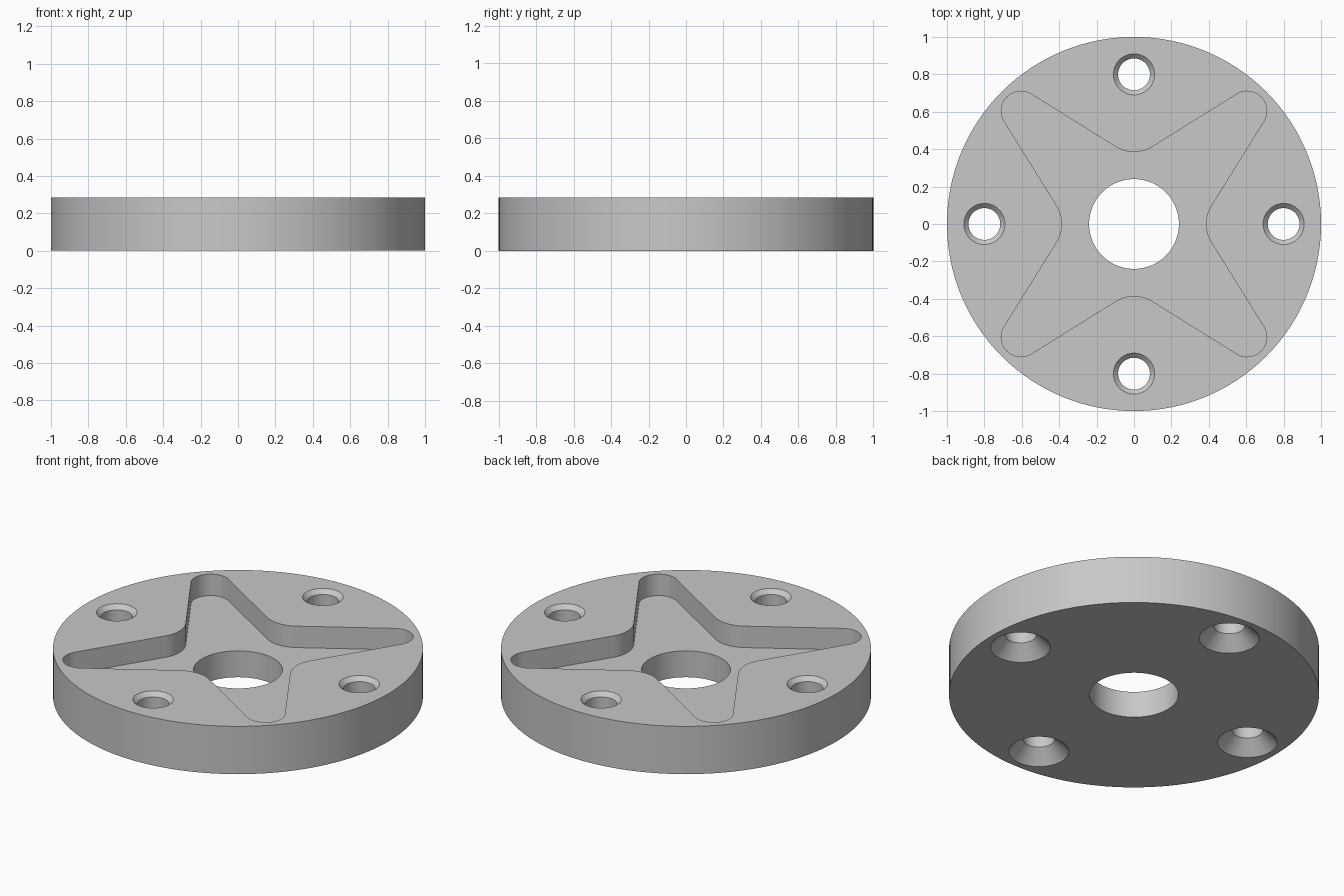
import bpy, bmesh, math
from math import sin, cos, pi

if "Cube" in bpy.data.objects:
    bpy.data.objects.remove(bpy.data.objects["Cube"])

HEIGHT = 0.285
FLOOR = 0.157          # pocket floor height
SEG = 128


def add_object(name, bm):
    bmesh.ops.recalc_face_normals(bm, faces=bm.faces[:])
    mesh = bpy.data.meshes.new(name)
    bm.to_mesh(mesh)
    bm.free()
    ob = bpy.data.objects.new(name, mesh)
    bpy.context.collection.objects.link(ob)
    return ob


def stack(name, rings):
    """Closed solid made of matching rings of 3D points, capped at both ends."""
    bm = bmesh.new()
    loops = [[bm.verts.new(p) for p in ring] for ring in rings]
    n = len(loops[0])
    bm.faces.new(loops[0])
    bm.faces.new(loops[-1])
    for a, b in zip(loops, loops[1:]):
        for i in range(n):
            j = (i + 1) % n
            bm.faces.new((a[i], a[j], b[j], b[i]))
    return add_object(name, bm)


def turned(name, profile, x=0, y=0, seg=64):
    """Round solid from (radius, z) pairs."""
    return stack(name, [[(x + r * cos(2 * pi * i / seg), y + r * sin(2 * pi * i / seg), z)
                         for i in range(seg)] for r, z in profile])


def star_outline(tip=0.605, tip_r=0.105, inner=0.385, inner_r=0.185, steps=14):
    """Four rounded arms joined by rounded valleys, in tangent arcs."""
    valley = inner + inner_r
    dx, dy = tip, valley - tip
    phi = math.atan2(tip - valley, dx) + math.asin((tip_r + inner_r) / math.hypot(dx, dy))
    pts = []
    for i in range(steps + 1):
        a = -phi + (pi / 2 + 2 * phi) * i / steps
        pts.append((tip + tip_r * cos(a), tip + tip_r * sin(a)))
    for i in range(steps + 1):
        a = -pi / 2 + phi - 2 * phi * i / steps
        pts.append((inner_r * cos(a), valley + inner_r * sin(a)))
    out = []
    for _ in range(4):
        out += pts
        pts = [(-y, x) for x, y in pts]
    return out


# Main disc
disc = turned("flange_disc", [(1, 0), (1, HEIGHT)], seg=SEG)

# Star pocket and centre bore
star = star_outline()
cutters = [
    stack("star_pocket_cutter", [[(x, y, z) for x, y in star] for z in (FLOOR, HEIGHT + 0.1)]),
    turned("bore_cutter", [(0.24, -0.1), (0.24, HEIGHT + 0.1)], seg=96),
]

# Bolt holes: countersunk below, small chamfer on top
hole_profile = [(0.212, -0.05), (0.085, 0.077), (0.085, HEIGHT - 0.025), (0.135, HEIGHT + 0.025)]
for k in range(4):
    a = k * pi / 2
    cutters.append(turned("bolt_hole_cutter", hole_profile, 0.8 * cos(a), 0.8 * sin(a)))

# Cut the disc and drop the helpers
for c in cutters:
    c.hide_render = True
    mod = disc.modifiers.new("cut", 'BOOLEAN')
    mod.operation = 'DIFFERENCE'
    mod.solver = 'EXACT'
    mod.object = c
bpy.context.view_layer.objects.active = disc
disc.select_set(True)
for mod in list(disc.modifiers):
    bpy.ops.object.modifier_apply(modifier=mod.name)
for c in cutters:
    bpy.data.objects.remove(c, do_unlink=True)

# Plain grey metal
mat = bpy.data.materials.new("grey_metal")
mat.diffuse_color = (0.58, 0.58, 0.58, 1)
mat.use_nodes = True
mat.node_tree.nodes["Principled BSDF"].inputs["Base Color"].default_value = mat.diffuse_color
disc.data.materials.clear()
disc.data.materials.append(mat)

bpy.ops.object.select_all(action='DESELECT')
disc.select_set(True)
bpy.ops.object.shade_smooth_by_angle(angle=math.radians(30))
